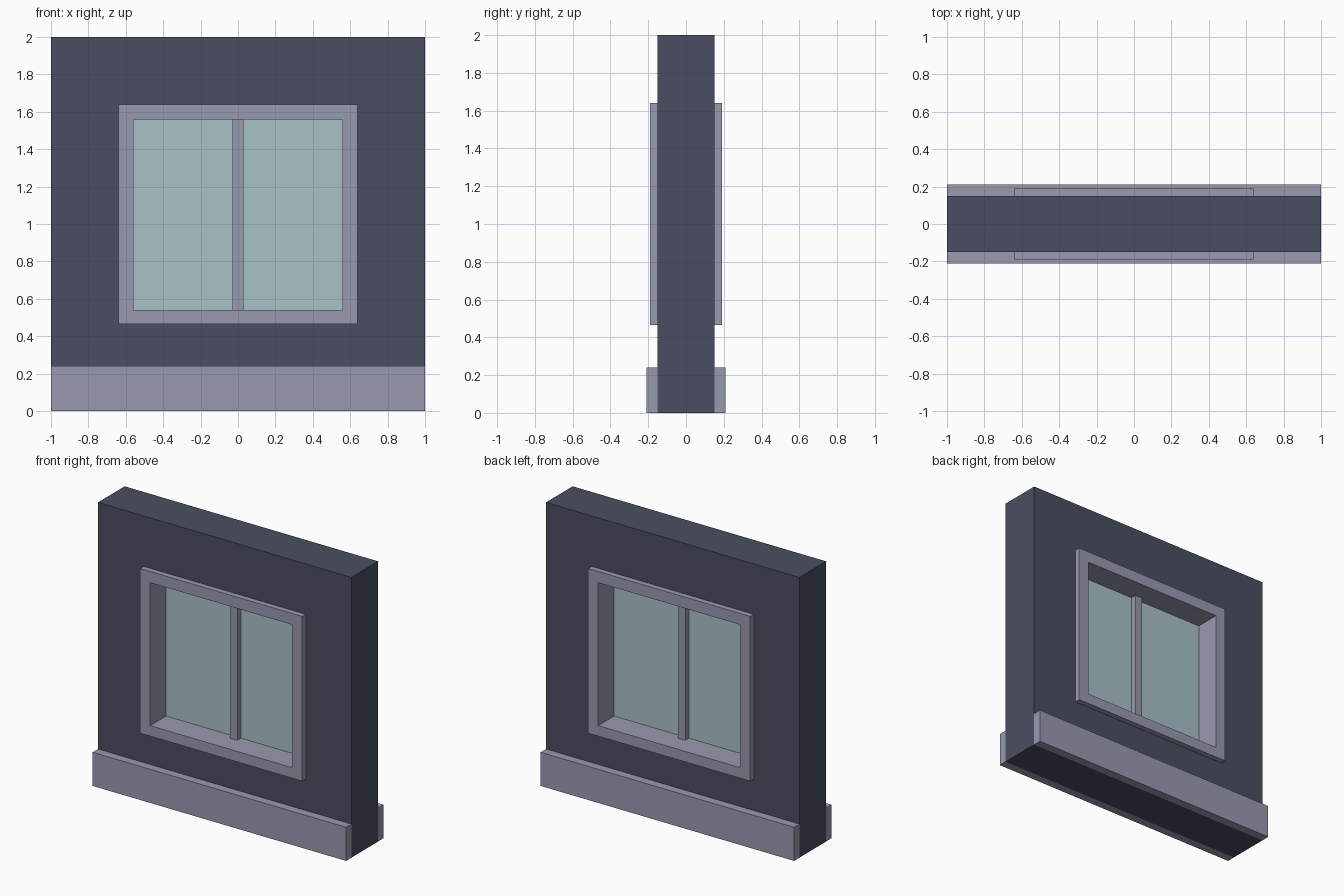
import bpy
import bmesh

if "Cube" in bpy.data.objects:
    bpy.data.objects.remove(bpy.data.objects["Cube"])


def material(name, rgb):
    m = bpy.data.materials.new(name)
    m.diffuse_color = (*rgb, 1.0)
    m.use_nodes = True
    m.node_tree.nodes["Principled BSDF"].inputs["Base Color"].default_value = m.diffuse_color
    return m


WALL = material("dark slate", (0.068, 0.076, 0.120))
TRIM = material("pale lavender grey", (0.314, 0.328, 0.434))
GLASS = material("pale teal glass", (0.392, 0.539, 0.584))


def finish(name, bm, mat):
    bmesh.ops.recalc_face_normals(bm, faces=bm.faces)
    mesh = bpy.data.meshes.new(name)
    bm.to_mesh(mesh)
    bm.free()
    mesh.materials.append(mat)
    bpy.context.collection.objects.link(bpy.data.objects.new(name, mesh))


def box(name, x, y, z, mat):
    """Box from (min, max) ranges."""
    bm = bmesh.new()
    for v in bmesh.ops.create_cube(bm, size=1)["verts"]:
        v.co = [r[0] if c < 0 else r[1] for c, r in zip(v.co, (x, y, z))]
    finish(name, bm, mat)


def ring(name, outer, inner, depth, mat):
    """Rectangular slab with a through opening; rects are (half width, z0, z1)."""
    bm = bmesh.new()

    def loop(rect, y):
        w, z0, z1 = rect
        return [bm.verts.new((x, y, z))
                for x, z in ((-w, z0), (w, z0), (w, z1), (-w, z1))]

    loops = [loop(outer, -depth), loop(outer, depth),
             loop(inner, depth), loop(inner, -depth)]
    for k in range(4):
        a, b = loops[k], loops[(k + 1) % 4]
        for i in range(4):
            j = (i + 1) % 4
            bm.faces.new((a[i], a[j], b[j], b[i]))
    finish(name, bm, mat)


# Wall with its opening, lined by a frame that runs right through
FRAME_OUTER = (0.64, 0.465, 1.64)
FRAME_INNER = (0.56, 0.54, 1.56)
ring("wall", (1.0, 0.0, 2.0), FRAME_OUTER, 0.15, WALL)
ring("window_frame", FRAME_OUTER, FRAME_INNER, 0.19, TRIM)

# Two glass panes either side of the centre bar
box("window_mullion", (-0.03, 0.03), (-0.05, 0.05), (0.54, 1.56), TRIM)
for side, x in (("left", (-0.56, -0.03)), ("right", (0.03, 0.56))):
    box(f"glass_pane_{side}", x, (-0.01, 0.01), (0.54, 1.56), GLASS)

# Skirting along both faces of the wall
for side, y in (("front", (-0.21, -0.15)), ("back", (0.15, 0.21))):
    box(f"skirting_{side}", (-1.0, 1.0), y, (0.0, 0.24), TRIM)
